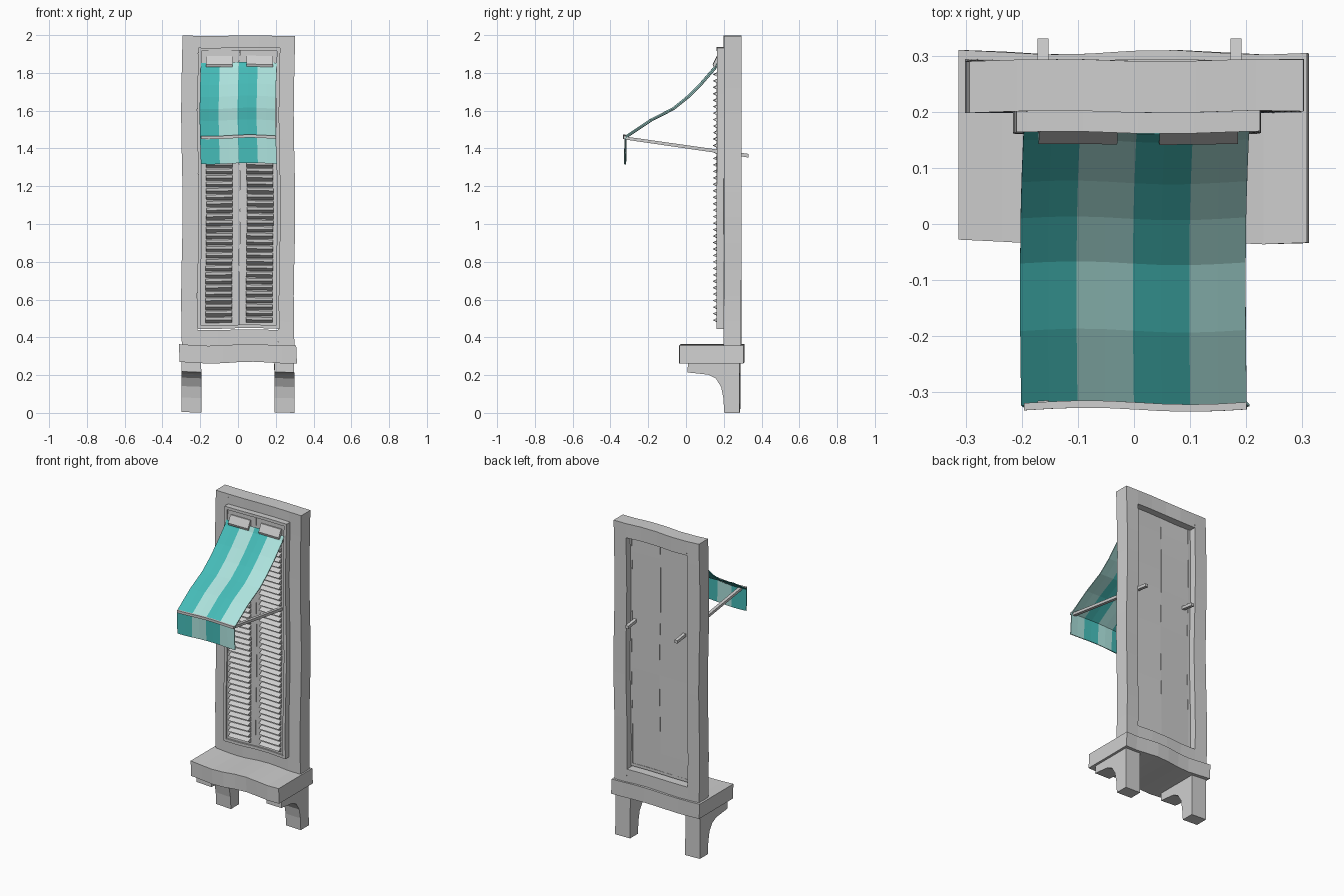
import bpy, bmesh, math
from mathutils import Vector

if "Cube" in bpy.data.objects:
    bpy.data.objects.remove(bpy.data.objects["Cube"])


def material(name, rgb):
    m = bpy.data.materials.new(name)
    m.diffuse_color = (*rgb, 1)
    m.use_nodes = True
    m.node_tree.nodes["Principled BSDF"].inputs["Base Color"].default_value = m.diffuse_color
    return m


GREY = material("stone grey", (0.62, 0.62, 0.62))
TEAL = material("teal cloth", (0.06, 0.50, 0.48))
PALE = material("pale teal cloth", (0.42, 0.77, 0.73))


def wobble(p, amp):
    # gentle hand-made unevenness shared by all parts
    return Vector((p.x + amp * math.sin(6.3 * p.z + 1.0),
                   p.y + amp * 0.6 * math.sin(17 * p.x + 2 * p.z),
                   p.z + amp * 0.7 * math.sin(15 * p.x + 0.6)))


def add_prism(bm, profile, axis, a, b, n=1):
    """Sweep a 2D profile along x (profile = y,z) or z (profile = x,y)."""
    rings = []
    for i in range(n + 1):
        t = a + (b - a) * i / n
        rings.append([bm.verts.new((t, u, v) if axis == "x" else (u, v, t))
                      for u, v in profile])
    k = len(profile)
    for r0, r1 in zip(rings, rings[1:]):
        for j in range(k):
            bm.faces.new((r0[j], r0[(j + 1) % k], r1[(j + 1) % k], r1[j]))
    bm.faces.new(rings[0][::-1])
    bm.faces.new(rings[-1])


def rect(u0, u1, v0, v1):
    return [(u0, v0), (u1, v0), (u1, v1), (u0, v1)]


def finish(name, bm, mats=(GREY,), amp=0.004):
    for v in bm.verts:
        v.co = wobble(v.co, amp)
    bmesh.ops.recalc_face_normals(bm, faces=bm.faces)
    me = bpy.data.meshes.new(name)
    bm.to_mesh(me)
    bm.free()
    for m in mats:
        me.materials.append(m)
    ob = bpy.data.objects.new(name, me)
    bpy.context.collection.objects.link(ob)
    return ob


def ring_frame(name, x0, x1, z0, z1, w, d, y0, y1):
    # two stiles with two rails between them
    bm = bmesh.new()
    add_prism(bm, rect(x0, x0 + w, y0, y1), "z", z0, z1, 12)
    add_prism(bm, rect(x1 - w, x1, y0, y1), "z", z0, z1, 12)
    add_prism(bm, rect(y0, y1, z0, z0 + d), "x", x0 + w, x1 - w, 4)
    add_prism(bm, rect(y0, y1, z1 - d, z1), "x", x0 + w, x1 - w, 4)
    return finish(name, bm)


# wall surround and the raised casing in front of it
ring_frame("window_surround", -0.297, 0.299, 0.35, 1.997, 0.085, 0.09, 0.2, 0.292)
ring_frame("shutter_casing", -0.212, 0.222, 0.447, 1.935, 0.018, 0.018, 0.163, 0.25)

# two shutter leaves: a backing panel, with louvres and a top flap on each
for side, x0, x1, s0, s1 in (("left", -0.2, 0.006, -0.17, -0.03),
                             ("right", 0.008, 0.21, 0.045, 0.185)):
    bm = bmesh.new()
    add_prism(bm, rect(x0, x1, 0.172, 0.248), "z", 0.455, 1.928, 12)
    finish(side + "_shutter_leaf", bm)

    bm = bmesh.new()
    pitch, z0, count = 0.0342, 0.475, 39
    for i in range(count):
        z = z0 + pitch * i
        add_prism(bm, [(0.178, z), (0.144, z + pitch * 0.5), (0.178, z + pitch)],
                  "x", s0, s1)
    finish(side + "_louvres", bm, amp=0.002)

    bm = bmesh.new()
    add_prism(bm, [(0.18, 1.89), (0.165, 1.89), (0.142, 1.845), (0.146, 1.832),
                   (0.18, 1.832)], "x", s0, s1)
    finish(side + "_top_flap", bm, amp=0.002)

# window sill
bm = bmesh.new()
add_prism(bm, rect(-0.032, 0.306, 0.266, 0.36), "x", -0.312, 0.309, 8)
finish("window_sill", bm, amp=0.007)

# curved brackets holding the sill
bracket = [(0.285, 0.003), (0.205, 0.003), (0.2, 0.08), (0.188, 0.14), (0.16, 0.185),
           (0.12, 0.205), (0.01, 0.217), (0.012, 0.275), (0.285, 0.275)]
for side, x0, x1 in (("left", -0.302, -0.197), ("right", 0.19, 0.295)):
    bm = bmesh.new()
    add_prism(bm, bracket, "x", x0, x1)
    finish(side + "_sill_bracket", bm)

# striped awning with hanging valance
top = [(0.163, 1.855), (0.148, 1.825), (0.074, 1.74), (0.01, 1.676), (-0.07, 1.612),
       (-0.19, 1.55), (-0.322, 1.462), (-0.325, 1.32)]
under = [(y + 0.005, z - (0.004 if z > 1.4 else 0)) for y, z in top]
bm = bmesh.new()
left, width = -0.197, 0.1005
add_prism(bm, top + under[::-1], "x", left, left + 4 * width, 8)
for f in bm.faces:
    stripe = int((f.calc_center_median().x - left) / width)
    f.material_index = min(max(stripe, 0), 3) % 2
finish("striped_awning", bm, (TEAL, PALE), 0.006)

# front bar of the awning
bm = bmesh.new()
add_prism(bm, rect(-0.331, -0.318, 1.453, 1.469), "x", -0.192, 0.205, 8)
finish("awning_front_bar", bm, amp=0.006)

# support arms running back through the shutters
for side, x in (("left", -0.162), ("right", 0.182)):
    bm = bmesh.new()
    add_prism(bm, [(-0.322, 1.447), (-0.322, 1.463), (0.331, 1.371), (0.331, 1.352)],
              "x", x - 0.01, x + 0.01)
    finish(side + "_awning_arm", bm, amp=0)
